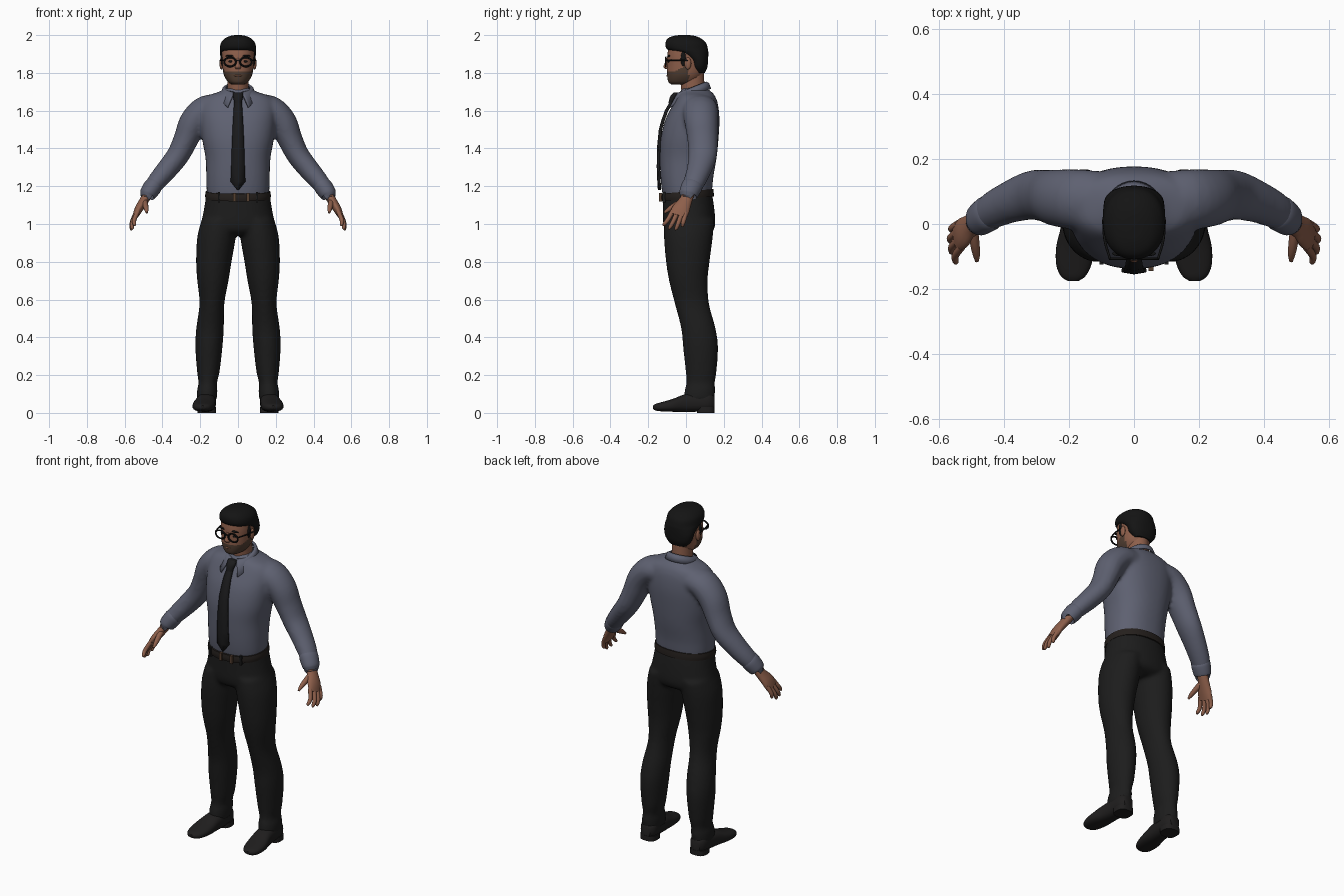
import bpy, bmesh, math
from mathutils import Vector


def material(name, r, g, b):
    m = bpy.data.materials.new(name)
    m.diffuse_color = (r, g, b, 1)
    return m


SHIRT = material("slate shirt", .112, .119, .165)
CLOTH = material("black trousers", .012, .012, .012)
HAIR = material("black hair", .007, .007, .007)
SKIN = material("skin", .27, .115, .07)
STUBBLE = material("stubble", .085, .05, .033)
TIE = material("dark tie", .011, .011, .012)
LEATHER = material("shoe leather", .014, .013, .013)
BELT = material("belt leather", .018, .014, .012)
BUCKLE = material("brown buckle", .09, .05, .03)


def cubic(a, b, c, d, t):
    return .5 * (2*b + (c - a)*t + (2*a - 5*b + 4*c - d)*t*t + (3*b - a - 3*c + d)*t**3)


def loft(bm, rows, mode="z", n=28, steps=4, power=2.0):
    """Skin elliptical rings (x, y, z, ru, rv) along a smooth path, with end caps."""
    ext = [rows[0]] + list(rows) + [rows[-1]]
    pts = []
    for i in range(len(rows) - 1):
        for k in range(steps):
            pts.append([cubic(*q, k / steps) for q in zip(*ext[i:i + 4])])
    pts.append(list(rows[-1]))
    rings = []
    for i, p in enumerate(pts):
        c = Vector(p[:3])
        u, v = Vector((1, 0, 0)), Vector((0, 1, 0))
        if mode == "y":
            v = Vector((0, 0, 1))
        elif mode == "path":
            t = (Vector(pts[min(i + 1, len(pts) - 1)][:3]) - Vector(pts[max(i - 1, 0)][:3])).normalized()
            v = (v - t * v.dot(t)).normalized()
            u = v.cross(t)
        ring = []
        for k in range(n):
            a = 2 * math.pi * k / n
            ca, sa = math.cos(a), math.sin(a)
            e = 2 / power
            ring.append(bm.verts.new(c + u * p[3] * math.copysign(abs(ca)**e, ca)
                                     + v * p[4] * math.copysign(abs(sa)**e, sa)))
        rings.append(ring)
    for a, b in zip(rings, rings[1:]):
        for k in range(n):
            bm.faces.new((a[k], a[(k + 1) % n], b[(k + 1) % n], b[k]))
    bm.faces.new(rings[0])
    bm.faces.new(rings[-1])


def finish(name, bm, mat, remesh=0):
    bmesh.ops.recalc_face_normals(bm, faces=bm.faces)
    me = bpy.data.meshes.new(name)
    bm.to_mesh(me)
    bm.free()
    ob = bpy.data.objects.new(name, me)
    bpy.context.collection.objects.link(ob)
    me.materials.append(mat)
    bpy.context.view_layer.objects.active = ob
    ob.select_set(True)
    bpy.ops.object.shade_smooth_by_angle(angle=math.radians(50))
    ob.select_set(False)
    if remesh:
        m = ob.modifiers.new("blend", 'REMESH')
        m.mode, m.voxel_size, m.use_smooth_shade = 'VOXEL', remesh, True
        m = ob.modifiers.new("soften", 'SMOOTH')
        m.factor, m.iterations = .5, 5
    return ob


def part(name, mat, rows, **kw):
    bm = bmesh.new()
    loft(bm, rows, **kw)
    return finish(name, bm, mat)


def side(rows, s):
    return [(r[0] * s, *r[1:]) for r in rows]


def span(rows):
    """Rows given as (z, x centre, half width, front y, back y)."""
    return [(x, (f + b) / 2, z, w, (b - f) / 2) for z, x, w, f, b in rows]


def box(name, mat, c, size):
    bm = bmesh.new()
    bmesh.ops.create_cube(bm, size=1)
    for v in bm.verts:
        v.co = Vector([v.co[i] * size[i] + c[i] for i in range(3)])
    return finish(name, bm, mat)


def ball(name, mat, c, r):
    bm = bmesh.new()
    bmesh.ops.create_uvsphere(bm, u_segments=16, v_segments=10, radius=1)
    for v in bm.verts:
        v.co = Vector([v.co[i] * r[i] + c[i] for i in range(3)])
    return finish(name, bm, mat)


# Shirt: torso and both sleeves blended into one surface
bm = bmesh.new()
loft(bm, span([(1.14, 0, .16, -.12, .13), (1.18, 0, .166, -.128, .138), (1.25, 0, .168, -.135, .145),
               (1.35, 0, .172, -.138, .162), (1.45, 0, .19, -.134, .172), (1.55, 0, .2, -.11, .177),
               (1.63, 0, .2, -.07, .17), (1.675, 0, .17, -.045, .155), (1.7, 0, .1, -.03, .135),
               (1.72, 0, .066, -.02, .105)]), n=40, power=2.3)
ARM = [(.08, .07, 1.615, .07, .09), (.17, .075, 1.605, .075, .093), (.235, .08, 1.54, .075, .088),
       (.275, .087, 1.45, .066, .08), (.317, .088, 1.365, .06, .076), (.375, .07, 1.29, .056, .066),
       (.43, .045, 1.225, .05, .058), (.465, .022, 1.18, .042, .05)]
for s in (1, -1):
    loft(bm, side(ARM, s), mode="path")
finish("shirt", bm, SHIRT, .011)

# Trousers: hips and both legs blended
bm = bmesh.new()
loft(bm, span([(1.16, 0, .167, -.122, .138), (1.08, 0, .18, -.122, .15), (1.0, 0, .195, -.12, .155),
               (.96, 0, .19, -.105, .14), (.94, 0, .15, -.07, .1)]), n=40, power=2.2)
LEG = span([(1.02, .1, .093, -.115, .15), (.93, .114, .102, -.117, .142), (.8, .128, .094, -.106, .125),
            (.7, .133, .083, -.09, .115), (.58, .138, .066, -.06, .122), (.45, .148, .073, -.026, .156),
            (.35, .154, .072, -.016, .17), (.22, .157, .06, -.002, .162), (.16, .16, .049, .002, .153),
            (.12, .163, .054, -.008, .155), (.065, .165, .053, -.012, .15)])
for s in (1, -1):
    loft(bm, side(LEG, s))
finish("trousers", bm, CLOTH, .011)

# Belt, rising slightly at the back, with the buckle uprights and loops
belt = part("belt", BELT, span([(1.132, 0, .172, -.133, .147), (1.15, 0, .174, -.136, .147),
                                (1.172, 0, .171, -.134, .145)]), n=48, power=2.2)
for v in belt.data.vertices:
    v.co.z += .09 * v.co.y
for x in (-.018, .052):
    box("buckle_bar", BUCKLE, (x, -.136, 1.142), (.016, .016, .046))
for x in (-.1, .1):
    box("belt_loop", CLOTH, (x, -.117, 1.142), (.012, .016, .055))

# Tie blade and knot
bm = bmesh.new()
rows = [(1.675, .018, -.062), (1.64, .019, -.083), (1.6, .022, -.106), (1.55, .025, -.124),
        (1.5, .028, -.138), (1.4, .032, -.148), (1.3, .035, -.149), (1.225, .038, -.146), (1.18, .002, -.143)]
strip = [[bm.verts.new((x * w, y + .006 * abs(x), z)) for x in (-1, 0, 1)] for z, w, y in rows]
for a, b in zip(strip, strip[1:]):
    for k in (0, 1):
        bm.faces.new((a[k], a[k + 1], b[k + 1], b[k]))
m = finish("tie", bm, TIE).modifiers.new("thickness", 'SOLIDIFY')
m.thickness, m.offset = .012, 0
part("tie_knot", TIE, [(0, -.052, 1.695, .027, .014), (0, -.064, 1.675, .027, .02),
                       (0, -.078, 1.64, .018, .015)], n=16)

# Folded collar with two points at the front
bm = bmesh.new()
rings = []
for i in range(41):
    t = i / 20 - 1
    a = t * math.radians(164)
    sx, cy = math.sin(a), math.cos(a)
    tip = max(0, (abs(t) - .6) / .4)
    drop = .036 + .042 * tip
    rings.append([bm.verts.new((.064 * sx, .036 + .07 * cy, 1.722 + .028 * cy)),
                  bm.verts.new((.078 * sx, .036 + .083 * cy, 1.716 + .026 * cy)),
                  bm.verts.new((.088 * sx + math.copysign(.03 * tip, t), .036 + .093 * cy - .03 * tip,
                                1.722 + .028 * cy - drop))])
for a, b in zip(rings, rings[1:]):
    for k in (0, 1):
        bm.faces.new((a[k], a[k + 1], b[k + 1], b[k]))
m = finish("collar", bm, SHIRT).modifiers.new("thickness", 'SOLIDIFY')
m.thickness, m.offset = .009, 0

# Neck and head, with the beard area picked along the jaw
part("neck", SKIN, [(0, .04, 1.66, .058, .06), (0, .036, 1.72, .056, .062), (0, .03, 1.8, .056, .065)])
head = part("head", SKIN, span([(1.738, 0, .03, -.075, .03), (1.752, 0, .053, -.093, .06),
                                (1.79, 0, .075, -.1, .088), (1.84, 0, .083, -.1, .1),
                                (1.9, 0, .086, -.098, .102), (1.95, 0, .08, -.085, .095),
                                (1.98, 0, .05, -.055, .065)]), n=48, steps=8, power=2.2)
head.data.materials.append(STUBBLE)
for p in head.data.polygons:
    c = p.center
    if c.y < .015 and c.z < 1.806 + .45 * max(0, c.y + .07):
        p.material_index = 1
ball("lips", SKIN, (0, -.098, 1.785), (.02, .006, .005))
part("nose", SKIN, [(0, -.092, 1.878, .007, .012), (0, -.1, 1.85, .01, .013),
                    (0, -.104, 1.832, .016, .015), (0, -.098, 1.82, .012, .01)], n=16)

# Hair cap with raised front
part("hair", HAIR, span([(1.8, 0, .055, .05, .1), (1.83, 0, .08, .025, .113), (1.87, 0, .091, .012, .117),
                         (1.905, 0, .095, -.045, .118), (1.925, 0, .096, -.1, .116),
                         (1.96, 0, .09, -.108, .105), (1.985, 0, .066, -.093, .075),
                         (1.997, 0, .035, -.06, .04), (2.0, 0, .012, -.03, .01)]), n=40, power=2.2)

for s in (1, -1):
    # Face details and glasses
    ball("ear", SKIN, (s * .088, .01, 1.85), (.01, .018, .032))
    ball("sideburn", HAIR, (s * .083, -.014, 1.875), (.008, .014, .04))
    ball("eyebrow", HAIR, (s * .042, -.091, 1.89), (.026, .008, .005))
    ball("eye", HAIR, (s * .04, -.092, 1.861), (.01, .005, .006))
    bm = bmesh.new()
    loop = [[bm.verts.new((s * .042 + (.031 + .005 * math.cos(b)) * math.cos(a),
                           -.107 + .005 * math.sin(b),
                           1.858 + (.024 + .005 * math.cos(b)) * math.sin(a)))
             for b in (k * math.pi / 3 for k in range(6))] for a in (i * math.pi / 12 for i in range(24))]
    for i in range(24):
        for k in range(6):
            bm.faces.new((loop[i][k], loop[i][(k + 1) % 6], loop[(i + 1) % 24][(k + 1) % 6], loop[(i + 1) % 24][k]))
    finish("glasses_rim", bm, HAIR)
    part("glasses_arm", HAIR, [(s * .074, -.106, 1.868, .004, .004), (s * .09, -.05, 1.868, .004, .004),
                               (s * .094, .01, 1.866, .004, .004)], mode="y", n=8)

    # Cuff, palm, fingers and thumb
    part("cuff", SHIRT, side([(.44, .037, 1.21, .044, .054), (.452, .03, 1.196, .049, .056),
                              (.478, .012, 1.158, .044, .05), (.481, .01, 1.153, .036, .042)], s), mode="path")
    bm = bmesh.new()
    loft(bm, side([(.465, .018, 1.18, .027, .033), (.495, 0, 1.128, .024, .034), (.525, -.026, 1.08, .022, .047),
                   (.543, -.042, 1.042, .015, .047)], s), mode="path", n=20)
    for (kx, ky, kz), (tx, ty, tz) in (((.535, -.078, 1.053), (.548, -.116, .99)),
                                       ((.543, -.055, 1.043), (.56, -.086, .972)),
                                       ((.546, -.031, 1.038), (.564, -.052, .967)),
                                       ((.544, -.008, 1.045), (.559, -.018, .985))):
        mid = ((kx + tx) / 2 + .008, (ky + ty) / 2, (kz + tz) / 2)
        loft(bm, side([(kx - .005, ky + .008, kz + .015, .012, .013), (*mid, .0115, .0115),
                       (tx, ty, tz + .008, .009, .009), (tx, ty, tz, .004, .004)], s), mode="path", n=12)
    loft(bm, side([(.495, -.01, 1.125, .015, .016), (.49, -.055, 1.1, .015, .016),
                   (.485, -.09, 1.078, .012, .012), (.483, -.114, 1.06, .006, .006)], s), mode="path", n=12)
    finish("hand", bm, SKIN)

    # Shoe and heel
    shoe = part("shoe", LEATHER, side([(.165, .15, .055, .03, .035), (.165, .12, .06, .048, .05),
                                       (.167, .05, .056, .05, .05), (.172, -.01, .051, .053, .046),
                                       (.18, -.07, .04, .059, .034), (.185, -.125, .033, .054, .025),
                                       (.187, -.16, .03, .038, .018), (.187, -.176, .03, .015, .008)], s),
                mode="y", power=2.5)
    part("shoe_heel", LEATHER, side([(.165, .105, 0, .049, .047), (.165, .105, .03, .049, .047)], s), power=2.8)

box("glasses_bridge", HAIR, (0, -.108, 1.866), (.026, .007, .007))
